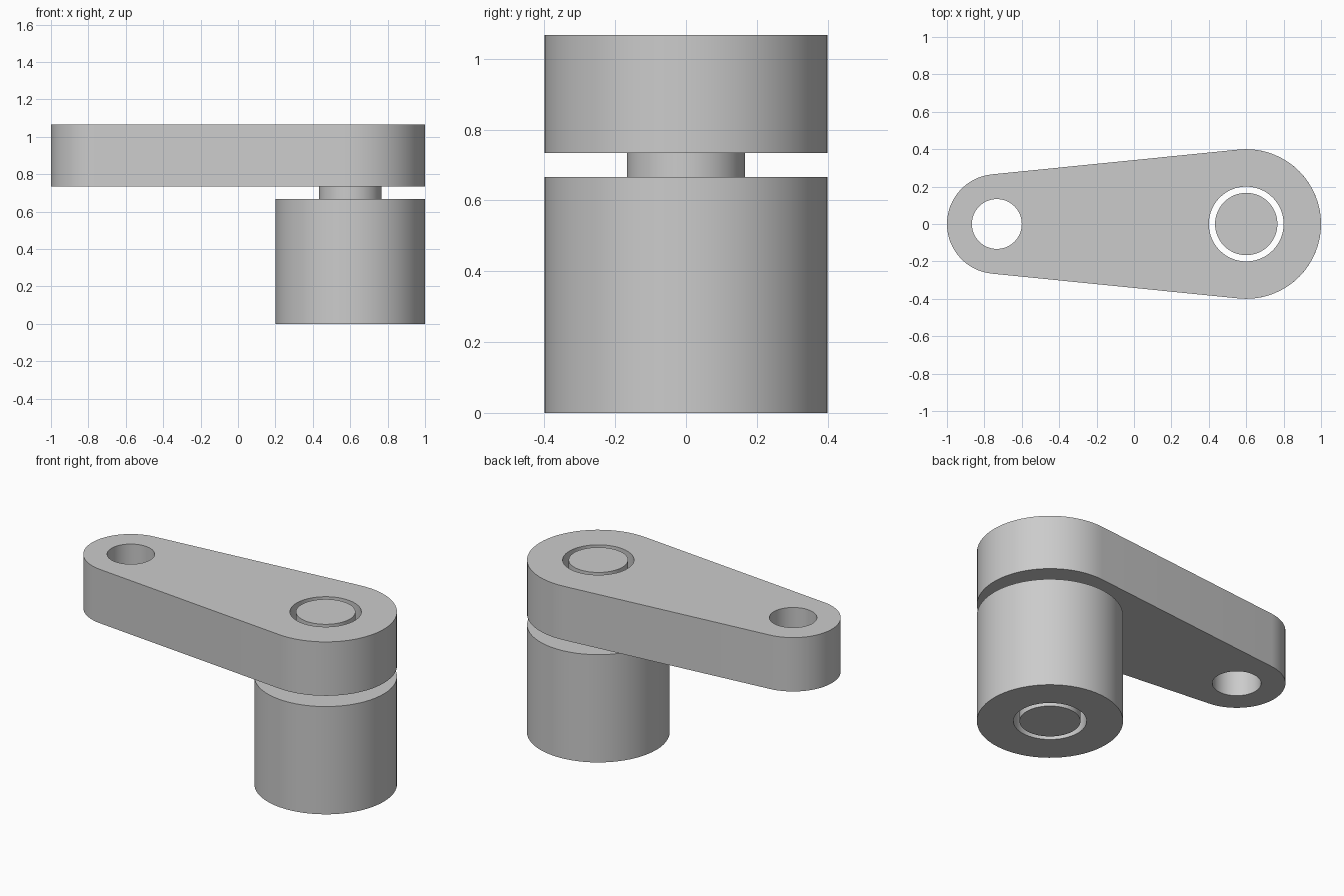
import bpy
import bmesh
from math import sin, cos, pi, acos, radians

cube = bpy.data.objects.get("Cube")
if cube:
    bpy.data.objects.remove(cube, do_unlink=True)

UNIT = 1 / 15              # design module: the arm is 30 modules long
BIG_X, SMALL_X = 9 * UNIT, -11 * UNIT
SLEEVE_TOP, ARM_BOTTOM, TOP = 10 * UNIT, 11 * UNIT, 16 * UNIT
BIG_R, SMALL_R, BORE_R, PIN_R, EYE_R = (n * UNIT for n in (6, 4, 3, 2.5, 2))

grey = bpy.data.materials.new("plain_grey")
grey.use_nodes = True
colour = (0.6, 0.6, 0.6, 1)
grey.diffuse_color = colour
grey.node_tree.nodes["Principled BSDF"].inputs["Base Color"].default_value = colour


def arc(x, radius, start, end, steps):
    """Points along an arc centred on (x, 0), both ends included."""
    angles = [start + (end - start) * i / steps for i in range(steps + 1)]
    return [(x + radius * cos(a), radius * sin(a)) for a in angles]


def circle(x, radius, steps=64):
    return arc(x, radius, 0, 2 * pi, steps)[:-1]


def plate(name, loops, bottom, top):
    """Extrude an outline, with any further loops left as through holes."""
    bm = bmesh.new()
    edges = []
    for loop in loops:
        verts = [bm.verts.new((x, y, bottom)) for x, y in loop]
        edges += [bm.edges.new((v, verts[i - 1])) for i, v in enumerate(verts)]
    bmesh.ops.triangle_fill(bm, edges=edges, use_beauty=True, normal=(0, 0, 1))
    new = bmesh.ops.extrude_face_region(bm, geom=bm.faces[:], use_keep_orig=True)["geom"]
    lifted = [g for g in new if isinstance(g, bmesh.types.BMVert)]
    bmesh.ops.translate(bm, verts=lifted, vec=(0, 0, top - bottom))
    bmesh.ops.recalc_face_normals(bm, faces=bm.faces[:])
    mesh = bpy.data.meshes.new(name)
    bm.to_mesh(mesh)
    bm.free()
    mesh.materials.append(grey)
    obj = bpy.data.objects.new(name, mesh)
    bpy.context.collection.objects.link(obj)
    bpy.ops.object.select_all(action="DESELECT")
    obj.select_set(True)
    bpy.context.view_layer.objects.active = obj
    bpy.ops.object.shade_smooth_by_angle(angle=radians(30))
    return obj


# Tapered arm: two arcs joined by their common tangents
tangent = acos((SMALL_R - BIG_R) / (BIG_X - SMALL_X))
outline = (arc(BIG_X, BIG_R, -tangent, tangent, 36)
           + arc(SMALL_X, SMALL_R, tangent, 2 * pi - tangent, 32))
plate("arm", [outline, circle(BIG_X, BORE_R), circle(SMALL_X, EYE_R)], ARM_BOTTOM, TOP)

# Hollow sleeve below the wide end
plate("sleeve", [circle(BIG_X, BIG_R), circle(BIG_X, BORE_R)], 0, SLEEVE_TOP)

# Loose pin through both bores
plate("pin", [circle(BIG_X, PIN_R)], 0, TOP)
